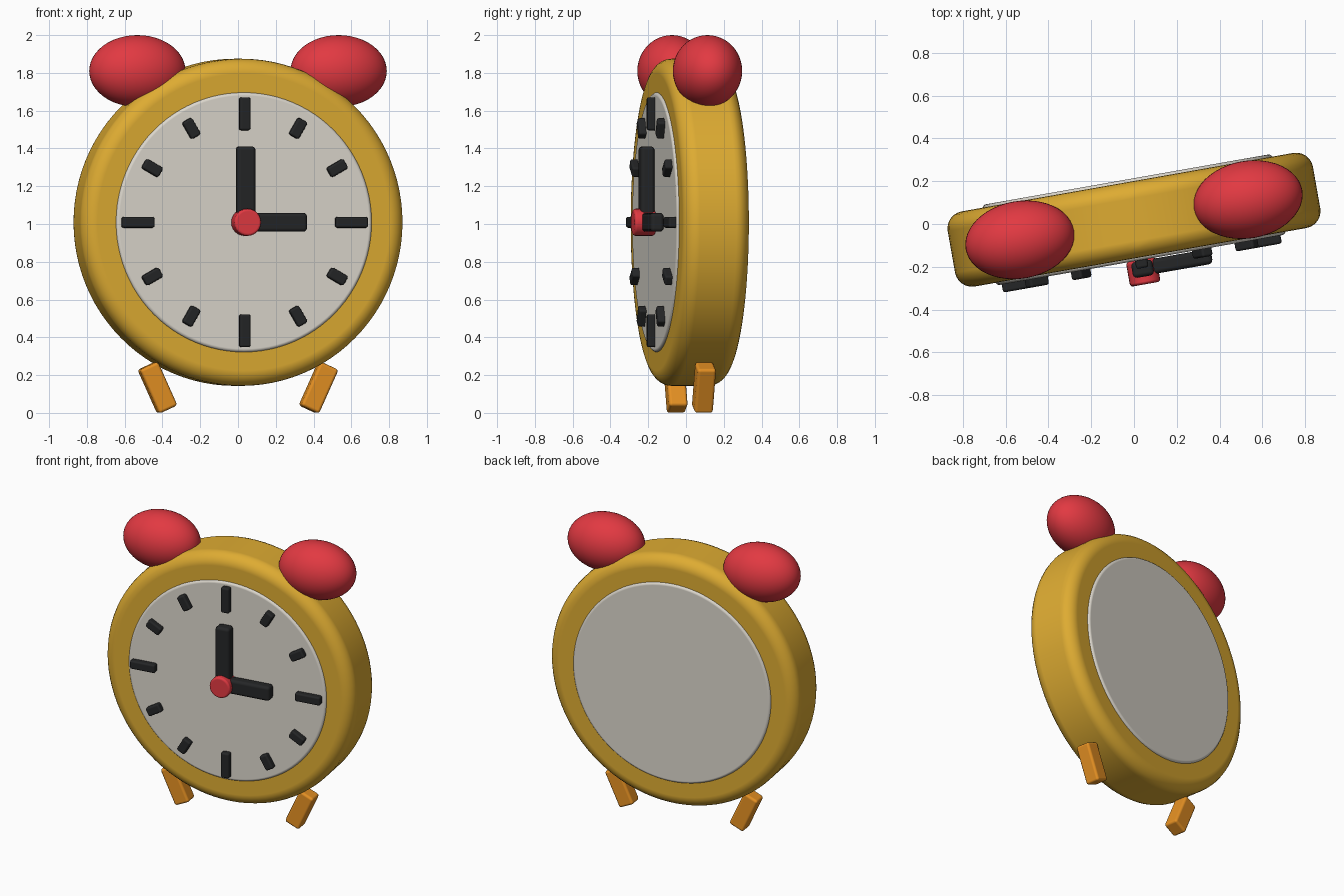
import bpy, bmesh, math
from mathutils import Matrix, Vector

if "Cube" in bpy.data.objects:
    bpy.data.objects.remove(bpy.data.objects["Cube"])

# The whole clock is turned slightly about the vertical axis
TURN = Matrix.Translation((0, 0.02, 0)) @ Matrix.Rotation(math.radians(10), 4, 'Z')
CENTRE_Z = 1.009


def material(name, colour):
    m = bpy.data.materials.new(name)
    m.diffuse_color = (*colour, 1)
    m.use_nodes = True
    m.node_tree.nodes["Principled BSDF"].inputs["Base Color"].default_value = m.diffuse_color
    return m


YELLOW = material("golden yellow", (0.73, 0.41, 0.032))
WHITE = material("warm white", (0.716, 0.68, 0.61))
RED = material("bell red", (0.76, 0.041, 0.054))
ORANGE = material("orange", (0.79, 0.283, 0.017))
BLACK = material("soft black", (0.018, 0.019, 0.02))


def finish(name, bm, mat, placement, bevel=0, segments=3):
    """Turn a bmesh into a smooth, optionally rounded object."""
    mesh = bpy.data.meshes.new(name)
    bm.to_mesh(mesh)
    bm.free()
    mesh.materials.append(mat)
    for p in mesh.polygons:
        p.use_smooth = True
    obj = bpy.data.objects.new(name, mesh)
    bpy.context.collection.objects.link(obj)
    obj.matrix_world = TURN @ placement
    if bevel:
        mod = obj.modifiers.new("rounding", 'BEVEL')
        mod.width = bevel
        mod.segments = segments
        mod.limit_method = 'ANGLE'
        mod.angle_limit = math.radians(40)
        mod.harden_normals = True
    return obj


def box(name, size, placement, mat, bevel):
    bm = bmesh.new()
    bmesh.ops.create_cube(bm, size=1)
    bmesh.ops.scale(bm, vec=Vector(size), verts=bm.verts)
    return finish(name, bm, mat, placement, bevel)


def disc(name, radius, y0, y1, mat, bevel, sides, segments):
    """Cylinder running from y0 to y1 along the clock's axis."""
    bm = bmesh.new()
    bmesh.ops.create_cone(bm, cap_ends=True, segments=sides, radius1=radius,
                          radius2=radius, depth=y1 - y0)
    place = (Matrix.Translation((0, (y0 + y1) / 2, CENTRE_Z))
             @ Matrix.Rotation(math.pi / 2, 4, 'X'))
    return finish(name, bm, mat, place, bevel, segments)


def dial_box(name, turn, r0, r1, width, y0, y1, bevel):
    """Bar on the dial from radius r0 to r1, turned clockwise from the top."""
    place = (Matrix.Translation((0, (y0 + y1) / 2, CENTRE_Z))
             @ Matrix.Rotation(turn, 4, 'Y')
             @ Matrix.Translation((0, 0, (r0 + r1) / 2)))
    return box(name, (width, y1 - y0, r1 - r0), place, BLACK, bevel)


# Case and the dial disc that shows on both sides
disc("case", 0.866, -0.178, 0.178, YELLOW, 0.08, 96, 6)
disc("dial", 0.688, -0.191, 0.191, WHITE, 0.018, 96, 4)

# Twelve hour marks, longer at the quarters
for i in range(12):
    half = 0.087 if i % 3 == 0 else 0.051
    dial_box(f"hour_mark_{i}", i * math.pi / 6, 0.574 - half, 0.574 + half,
             0.058, -0.229, -0.165, 0.012)

# Hands and their hub
dial_box("minute_hand", 0, 0.0, 0.402, 0.1, -0.27, -0.195, 0.02)
dial_box("hour_hand", math.pi / 2, 0.0, 0.328, 0.1, -0.266, -0.195, 0.02)
disc("hub", 0.072, -0.306, -0.19, RED, 0.014, 24, 3)

# Paired bells and legs
for side, label in ((-1, "left"), (1, "right")):
    bm = bmesh.new()
    bmesh.ops.create_uvsphere(bm, u_segments=48, v_segments=24, radius=1)
    finish(label + "_bell", bm, RED,
           Matrix.Translation((side * 0.541, 0, 1.81))
           @ Matrix.Diagonal((0.257, 0.181, 0.19, 1)))

    box(label + "_leg", (0.107, 0.1, 0.255),
        Matrix.Translation((side * 0.433, 0, 0.134))
        @ Matrix.Rotation(side * math.radians(24.4), 4, 'Y'), ORANGE, 0.016)
